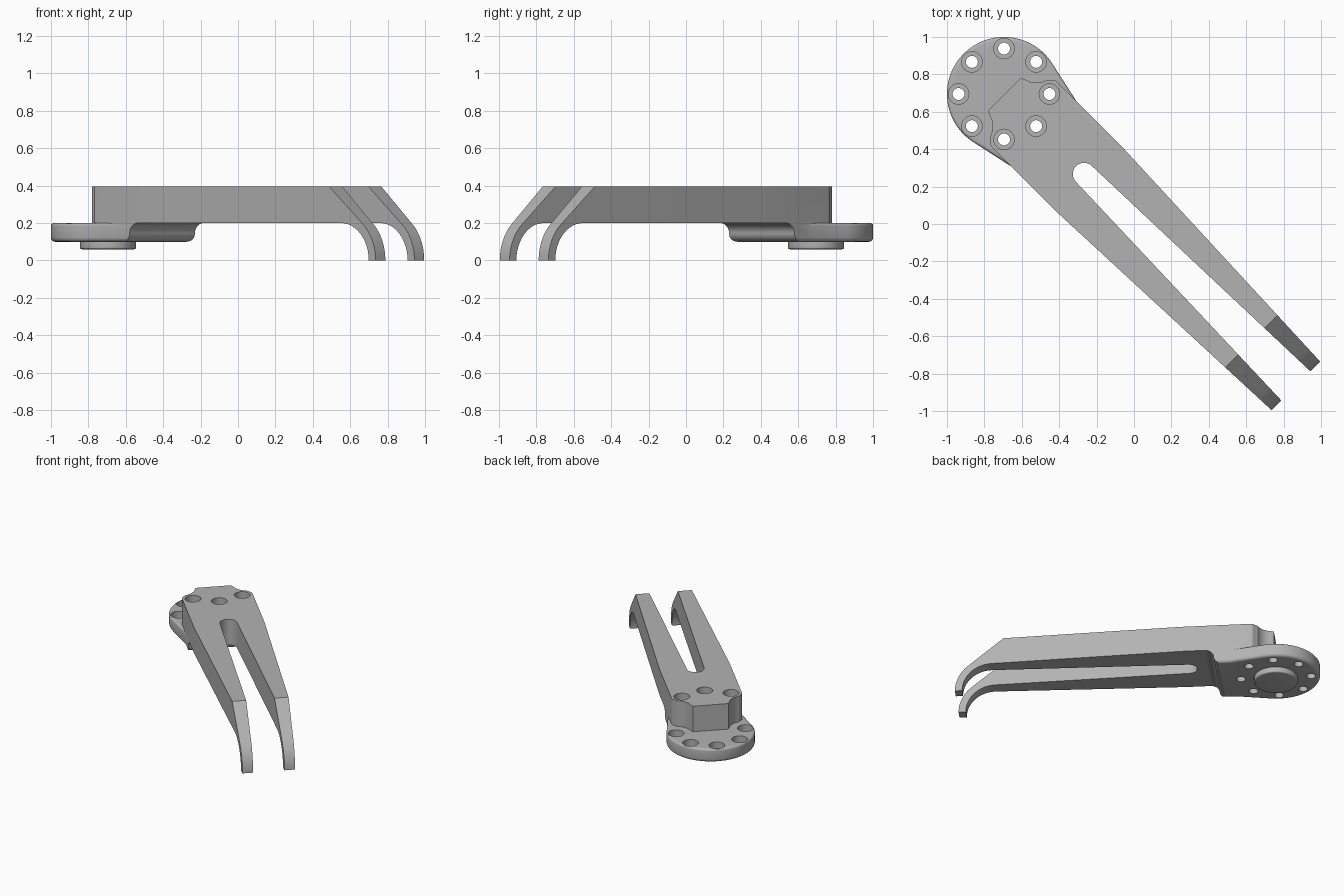
import bpy
import bmesh
from math import cos, sin, radians
from mathutils import Matrix, Vector

if "Cube" in bpy.data.objects:
    bpy.data.objects.remove(bpy.data.objects["Cube"])

# Parts are laid out with u along the arm and v across it, then turned to the diagonal
PLACE = Matrix.Translation((-0.695, 0.695, 0)) @ Matrix.Rotation(radians(-45), 4, 'Z')
TOP, MID, LOW = 0.395, 0.2, 0.1
HALF = 0.247

grey = bpy.data.materials.new("plain grey")
grey.use_nodes = True
grey.diffuse_color = (0.45, 0.45, 0.45, 1)
grey.node_tree.nodes["Principled BSDF"].inputs["Base Color"].default_value = grey.diffuse_color


def arc(cx, cy, rx, ry, start, end, steps=12):
    angles = [radians(start + (end - start) * i / steps) for i in range(steps + 1)]
    return [(cx + rx * cos(a), cy + ry * sin(a)) for a in angles]


def mirrored(points):
    return points + [(u, -v) for u, v in reversed(points)]


def prism(name, points, lo, hi, upright=False, bevel_low=0, bevel_high=0):
    """Extrude a plan outline in z, or an upright side profile across the arm."""
    bm = bmesh.new()
    place = (lambda p, h: (p[0], h, p[1])) if upright else (lambda p, h: (p[0], p[1], h))
    face = bm.faces.new([bm.verts.new(place(p, lo)) for p in points])
    grown = bmesh.ops.extrude_face_region(bm, geom=[face])
    shift = Vector(place((0, 0), hi - lo))
    bmesh.ops.translate(bm, vec=shift, verts=[g for g in grown["geom"] if isinstance(g, bmesh.types.BMVert)])
    bmesh.ops.recalc_face_normals(bm, faces=bm.faces)
    for height, size in ((lo, bevel_low), (hi, bevel_high)):
        if size:
            rim = [e for e in bm.edges if all(abs(v.co.z - height) < 1e-5 for v in e.verts)]
            bmesh.ops.bevel(bm, geom=rim, offset=size, segments=4, profile=0.5, affect='EDGES')
    bm.transform(PLACE)
    mesh = bpy.data.meshes.new(name)
    bm.to_mesh(mesh)
    bm.free()
    mesh.materials.append(grey)
    obj = bpy.data.objects.new(name, mesh)
    bpy.context.collection.objects.link(obj)
    return obj


def combine(obj, other, operation):
    mod = obj.modifiers.new("combine", 'BOOLEAN')
    mod.operation, mod.solver, mod.object = operation, 'EXACT', other
    bpy.context.view_layer.objects.active = obj
    bpy.ops.object.modifier_apply(modifier=mod.name)
    bpy.data.objects.remove(other)


# Arm side profile: flat top, sloped ends and hooked tips
step = arc(0.475, 0.145, 0.065, 0.055, 180, 90, 8)
profile = [(-0.1, TOP), (1.87, TOP)]
profile += arc(1.957, 0, 0.25, 0.25, 51, 0)
profile += arc(1.957, 0, 0.2, 0.2, 0, 90)
profile += list(reversed(step)) + [(-0.1, 0.145)]
arm = prism("fork_arm", profile, -0.4, 0.4, upright=True)

# Arm plan: flat heel, hollows around the neighbouring bolts, long taper
side = [(0.003, 0.125)] + arc(0, 0.245, 0.113, 0.113, -75, -15)
side += arc(0.155, 0.217, 0.03, 0.03, 150, 90, 5)
side += [(0.637, HALF), (2.4, 0.176)]
combine(arm, prism("arm_plan", mirrored(side), -0.1, 0.6), 'INTERSECT')

# Slot between the two prongs
slot = [(2.4, 0.116)] + arc(0.605, 0, 0.06, 0.06, 90, 180)
combine(arm, prism("slot_cutter", mirrored(slot[:-1]), -0.1, 0.6), 'DIFFERENCE')

# Round mounting flange running into the arm, with a stepped underside
half_plan = [(0.6, HALF), (0.30, HALF)] + arc(0, 0, 0.305, 0.305, 77, 177, 24)
flange = prism("mounting_flange", mirrored(half_plan), LOW, MID, bevel_low=0.022, bevel_high=0.015)
nose = arc(0.36, 0.145, 0.05, 0.045, -90, 0, 8)
beyond = [(0.36, 0)] + nose[1:] + step[1:] + [(0.475, 0.3), (0.8, 0.3), (0.8, 0)]
combine(flange, prism("step_cutter", beyond, -0.5, 0.5, upright=True), 'DIFFERENCE')
combine(arm, flange, 'UNION')

# Locating boss underneath
boss = prism("locating_boss", arc(0, 0, 0.15, 0.15, 0, 352.5, 47), 0.06, 0.12, bevel_low=0.01)
combine(arm, boss, 'UNION')

# Ring of eight counterbored bolt holes
for i in range(8):
    a = radians(45 * i)
    u, v = 0.243 * cos(a), 0.243 * sin(a)
    for radius, floor in ((0.032, -0.1), (0.055, 0.15)):
        hole = prism("hole_cutter", arc(u, v, radius, radius, 0, 345, 23), floor, 0.6)
        combine(arm, hole, 'DIFFERENCE')

bpy.ops.object.select_all(action='DESELECT')
arm.select_set(True)
bpy.context.view_layer.objects.active = arm
bpy.ops.object.shade_smooth_by_angle(angle=radians(30))
